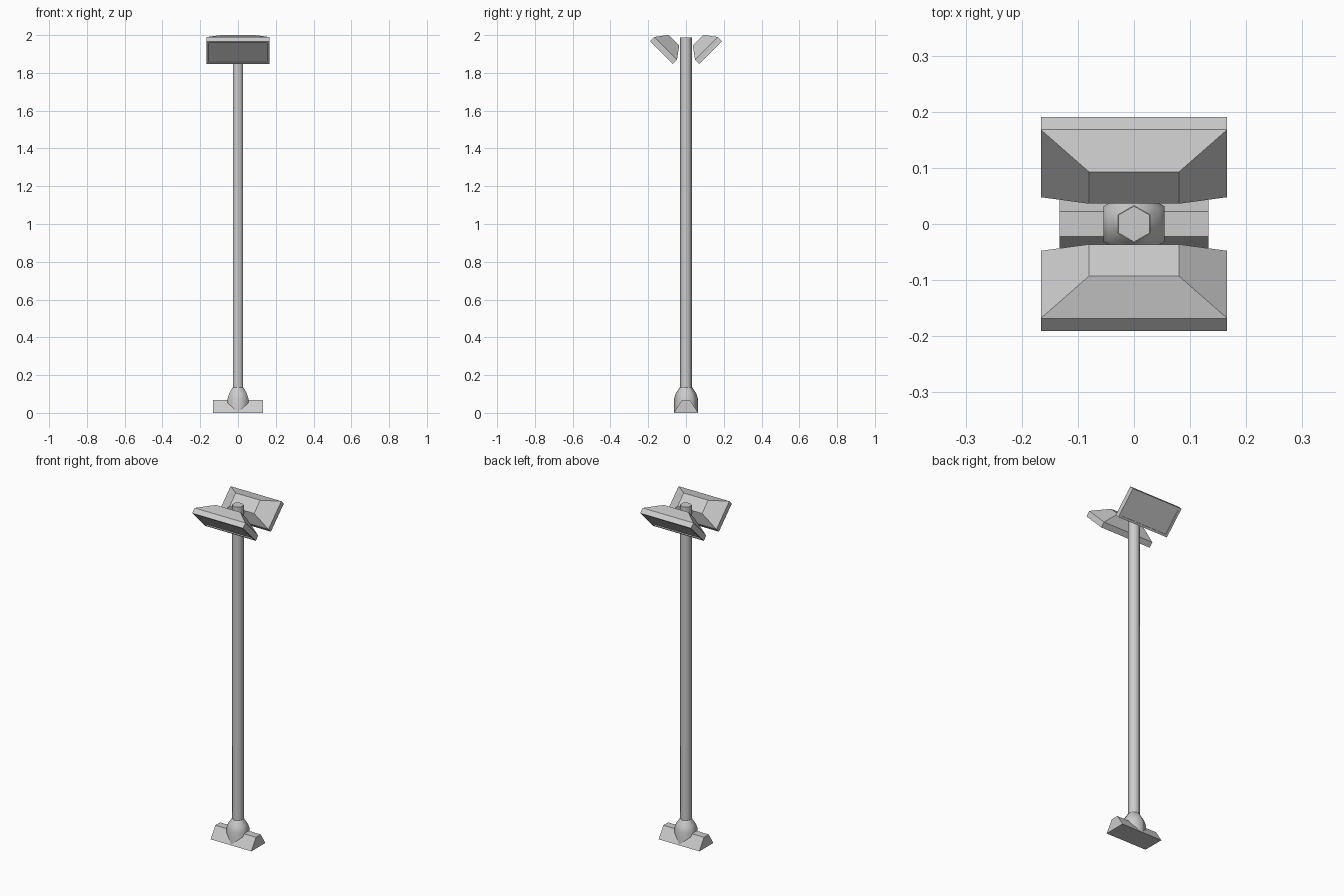
import bpy, bmesh, math
from mathutils import Vector

if "Cube" in bpy.data.objects:
    bpy.data.objects.remove(bpy.data.objects["Cube"])


def finish(name, bm):
    bmesh.ops.recalc_face_normals(bm, faces=bm.faces)
    me = bpy.data.meshes.new(name)
    bm.to_mesh(me)
    bm.free()
    ob = bpy.data.objects.new(name, me)
    bpy.context.collection.objects.link(ob)
    return ob


def loft(name, rings, smooth=False):
    """Skin a stack of rings and cap both ends; returns object."""
    bm = bmesh.new()
    vs = [[bm.verts.new(p) for p in r] for r in rings]
    n = len(rings[0])
    for a, b in zip(vs, vs[1:]):
        for i in range(n):
            j = (i + 1) % n
            bm.faces.new((a[i], a[j], b[j], b[i])).smooth = smooth
    bm.faces.new(vs[0])
    bm.faces.new(vs[-1])
    return finish(name, bm)


def hexagon(r, z):
    return [(r * math.cos(math.radians(30 + 60 * i)),
             r * math.sin(math.radians(30 + 60 * i)), z) for i in range(6)]


# Six-sided pole and its flared foot collar
loft("pole", [hexagon(0.032, 0.02), hexagon(0.032, 1.988)], True)
loft("foot_collar", [hexagon(0.063, 0), hexagon(0.063, 0.078),
                     hexagon(0.053, 0.105), hexagon(0.033, 0.135)], True)

# Trapezoid base bar running along x
section = [(-0.065, 0), (0.065, 0), (0.0223, 0.067), (-0.0223, 0.067)]
loft("base_bar", [[(x, y, z) for y, z in section] for x in (-0.133, 0.133)])

# Two floodlight heads, tilted 45 degrees, facing outwards and down
s = math.sqrt(0.5)
for side, name in ((-1, "front_lamp"), (1, "back_lamp")):
    centre = Vector((0, side * 0.1305, 1.907))
    depth = Vector((0, -side * s, s))   # towards the pole
    up = Vector((0, side * s, s))

    def rect(hx, hu, d):
        return [centre + Vector((x * hx, 0, 0)) + up * (u * hu) + depth * d
                for x, u in ((-1, -1), (1, -1), (1, 1), (-1, 1))]

    # recessed glass, frame, rim, tapered housing
    loft(name, [rect(0.153, 0.073, 0.006), rect(0.153, 0.073, 0),
                rect(0.166, 0.085, 0), rect(0.166, 0.085, 0.032),
                rect(0.08, 0.040, 0.0935)])
